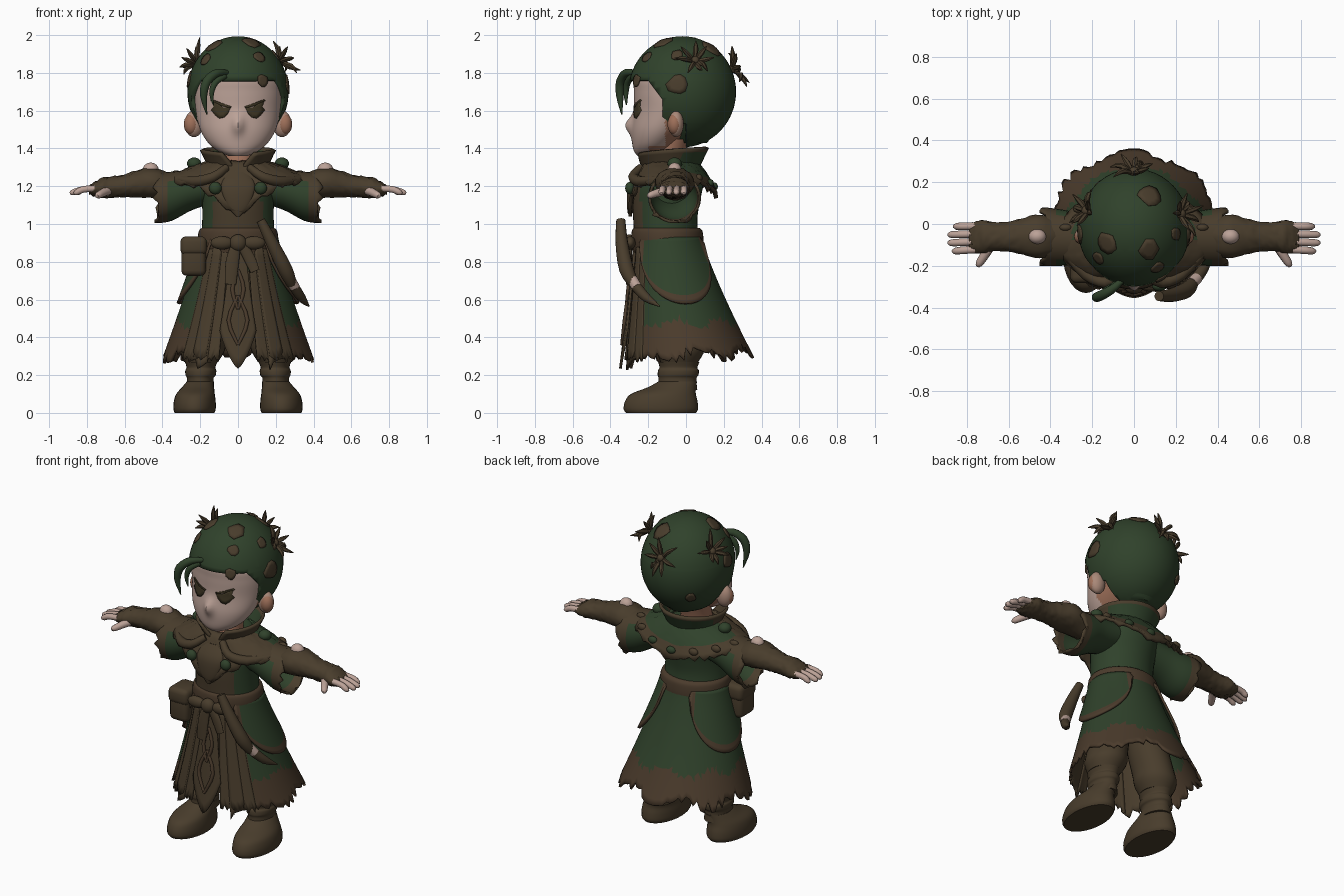
import bpy, bmesh, math, random
from mathutils import Vector as V
from mathutils.bvhtree import BVHTree

if "Cube" in bpy.data.objects:
    bpy.data.objects.remove(bpy.data.objects["Cube"])
random.seed(4)
rnd = random.uniform
PI = math.pi

def mat(name, c):
    m = bpy.data.materials.new(name)
    m.diffuse_color = (*c, 1)
    m.use_nodes = True
    m.node_tree.nodes["Principled BSDF"].inputs["Base Color"].default_value = m.diffuse_color
    return m
GREEN = mat("moss_green", (0.029, 0.054, 0.024))
BROWN = mat("dark_brown", (0.066, 0.046, 0.025))
TRIM = mat("red_brown_trim", (0.070, 0.044, 0.025))
SKIN = mat("skin", (0.50, 0.36, 0.31))
EARSKIN = mat("ear_skin", (0.40, 0.25, 0.19))
WARM = mat("warm_skin", (0.34, 0.16, 0.10))
EYE = mat("eye_brown", (0.05, 0.038, 0.018))

def finish(name, bm, mats, thick=0, mirror=False, angle=45):
    bmesh.ops.recalc_face_normals(bm, faces=bm.faces)
    me = bpy.data.meshes.new(name)
    bm.to_mesh(me)
    bm.free()
    for m in mats:
        me.materials.append(m)
    me.shade_smooth()
    me.set_sharp_from_angle(angle=math.radians(angle))
    ob = bpy.data.objects.new(name, me)
    bpy.context.collection.objects.link(ob)
    if thick:
        s = ob.modifiers.new("thickness", 'SOLIDIFY')
        s.thickness, s.offset = thick, -1
    if mirror:
        ob.modifiers.new("mirror", 'MIRROR').use_clip = False
    return ob

def grid(name, nu, nv, fn, mats, rule=None, closed=False, caps=False, **kw):
    """Surface from fn(u, v); rule(u, v, centre) picks the colour."""
    bm = bmesh.new()
    cols = nu if closed else nu + 1
    vs = [[bm.verts.new(fn(i / nu, j / nv)) for i in range(cols)] for j in range(nv + 1)]
    for j in range(nv):
        for i in range(nu):
            k = (i + 1) % cols
            f = bm.faces.new((vs[j][i], vs[j][k], vs[j + 1][k], vs[j + 1][i]))
            if rule:
                f.material_index = rule((i + .5) / nu, (j + .5) / nv, f.calc_center_median())
    if caps:
        bm.faces.new(vs[0][::-1])
        bm.faces.new(vs[-1])
    return finish(name, bm, mats, **kw)

def spline(keys, t):
    """Catmull-Rom through tuples."""
    n = len(keys) - 1
    i = min(int(t * n), n - 1)
    f = t * n - i
    a, b, c, d = [V(keys[max(0, min(n, i + k))]) for k in (-1, 0, 1, 2)]
    return b + (c - a) * (f / 2) + (a * 2 - b * 5 + c * 4 - d) * (f * f / 2) + (b * 3 - a - c * 3 + d) * (f ** 3 / 2)

def loft(name, keys, mats, axis=None, n=28, steps=4, rag=0, rule=None, caps=True, bump=None, **kw):
    """Elliptic rings (x, y, z, r1, r2); axis fixes the ring plane, else it follows the path."""
    nv = (len(keys) - 1) * steps
    def fn(u, v):
        k = spline(keys, v)
        c = V(k[:3])
        t = axis and V(axis) or (V(spline(keys, min(1, v + .02))[:3]) - V(spline(keys, max(0, v - .02))[:3])).normalized()
        ref = V((0, 1, 0)) if abs(t.y) < .8 else V((1, 0, 0))
        a = (ref - t * ref.dot(t)).normalized()
        b = t.cross(a)
        p = c + a * (max(k[3], .001) * math.cos(2 * PI * u)) + b * (max(k[4], .001) * math.sin(2 * PI * u))
        p = bump(p) if bump else p
        return p + t * rnd(-rag, rag) if v > .99 else p
    return grid(name, n, nv, fn, mats, rule, closed=True, caps=caps, **kw)

def tube(name, pts, radii, m, **kw):
    return loft(name, [(*p, r, r) for p, r in zip(pts, radii)], [m], n=kw.pop("n", 10), steps=3, **kw)

def ball(name, c, r, m, **kw):
    bm = bmesh.new()
    bmesh.ops.create_uvsphere(bm, u_segments=20, v_segments=12, radius=1)
    for v in bm.verts:
        v.co = V(c) + V([v.co[i] * r[i] for i in range(3)])
    return finish(name, bm, [m], **kw)

def body(name, keys, mats, n=40, **kw):
    """Upright loft from (z, half width, front y, back y)."""
    return loft(name, [(0, (f + b) / 2, z, (b - f) / 2, w) for z, w, f, b in keys], mats, axis=(0, 0, 1), n=n, **kw)

def bvh(ob):
    return BVHTree.FromPolygons([v.co for v in ob.data.vertices], [p.vertices[:] for p in ob.data.polygons])

def decal(name, tree, o, n, outline, m, lift=.006, **kw):
    """Thin plate laid on a surface, seen along n from point o."""
    o, n = V(o), V(n).normalized()
    u = V((0, 0, 1)).cross(n).normalized()
    w = n.cross(u)
    bm = bmesh.new()
    def put(a, b):
        hit = tree.ray_cast(o + n * .5 + u * a + w * b, -n)[0]
        return bm.verts.new((hit or o + u * a + w * b) + n * lift)
    mid = put(0, 0)
    half, full = [[put(a * s, b * s) for a, b in outline] for s in (.55, 1)]
    for i in range(len(outline)):
        k = (i + 1) % len(outline)
        bm.faces.new((mid, half[i], half[k]))
        bm.faces.new((half[i], full[i], full[k], half[k]))
    return finish(name, bm, [m], thick=.008, **kw)

# head with a small raised nose
def nose(p):
    if p.y < -.1:
        p.y -= .036 * math.exp(-(p.x / .03) ** 2 - ((p.z - 1.525) / .045) ** 2)
    return p
head = body("head", [(1.36, .05, -.255, -.15), (1.385, .105, -.275, -.1), (1.43, .158, -.285, -.05), (1.5, .2, -.288, .02),
    (1.6, .226, -.276, .1), (1.7, .232, -.276, .1), (1.78, .22, -.27, .1), (1.86, .15, -.19, .08)], [SKIN, WARM], n=88, steps=6,
    bump=nose, rule=lambda u, v, c: int(c.y > -.11 or (c.z < 1.41 and c.y > -.2)))
ball("ear", (.233, -.052, 1.53), (.05, .04, .07), EARSKIN, mirror=True)
ball("ear_hollow", (.247, -.06, 1.528), (.04, .038, .055), WARM, mirror=True)
loft("neck", [(0, -.11, 1.26, .1, .11), (0, -.105, 1.34, .095, .09), (0, -.07, 1.45, .09, .1)], [WARM], axis=(0, 0, 1))
ht = bvh(head)
decal("eye", ht, (.088, -.3, 1.605), (0, -1, 0), [(-.048, .015), (-.035, -.018), (-.015, -.04), (.012, -.046), (.032, -.03),
    (.055, -.002), (.042, .015), (.05, .045), (.02, .032), (-.01, .012)], EYE, mirror=True)
decal("brow", ht, (.09, -.3, 1.64), (0, -1, 0), [(-.055, -.018), (-.05, -.028), (0, -.014), (.055, .012), (.05, .02), (0, .002)], EYE, mirror=True)

# hair shell with the face opening cut out
HC, HR = V((0, -.02, 1.70)), (.268, .285, .294)
bm = bmesh.new()
bmesh.ops.create_uvsphere(bm, u_segments=48, v_segments=32, radius=1)
for v in bm.verts:
    v.co = HC + V([v.co[i] * HR[i] for i in range(3)])
for co, no in [((0, 0, 1.76), (0, 0, 1)), ((0, -.125, 1.7), (0, 1, 0)), ((0, -.2, 1.76), (0, .8, .6)), ((0, 0, 1.53), (0, 0, 1)), ((0, 0, 1.5), (0, 1, 0))]:
    bmesh.ops.bisect_plane(bm, geom=bm.verts[:] + bm.edges[:] + bm.faces[:], plane_co=co, plane_no=no)
def bare(c):
    return (c.z < 1.76 and c.y < -.125 and .8 * c.y + .6 * c.z < .896) or (c.z < 1.53 and c.y < 0)
full = bm.copy()
hair_tree = BVHTree.FromBMesh(full)
full.free()
bmesh.ops.delete(bm, geom=[f for f in bm.faces if bare(f.calc_center_median())], context='FACES')
finish("hair", bm, [GREEN], thick=.035)
body("hair_underside", [(1.43, .08, -.04, .11), (1.5, .17, -.06, .17), (1.6, .2, -.1, .2)], [GREEN])
tube("forelock", [(-.05, -.265, 1.8), (-.11, -.315, 1.8), (-.165, -.345, 1.755), (-.182, -.35, 1.68), (-.165, -.34, 1.58)], [.012, .022, .025, .02, .003], GREEN)
tube("small_lock", [(-.07, -.28, 1.785), (-.12, -.31, 1.75), (-.14, -.318, 1.69), (-.13, -.315, 1.63)], [.018, .018, .013, .003], GREEN)

# leaf patches and twig clusters on the hair
def surf(d):
    d = V(d).normalized()
    return hair_tree.ray_cast(HC + d, -d)[0], d
for d, r in [((.25, .55, .8), .058), ((-.45, -.25, .85), .053), ((.25, -.35, .9), .053), ((-.6, -.5, .6), .035), ((.42, -.7, .68), .035),
             ((1, -.1, .15), .055), ((-1, -.1, .25), .045), ((.47, -.87, .22), .033), ((.75, -.1, .72), .035), ((-.6, .75, -.4), .03)]:
    p, d = surf(d)
    decal("hair_leaf_patch", hair_tree, p, d, [(r * rnd(.8, 1.15) * math.cos(a * PI / 5), r * rnd(.8, 1.15) * math.sin(a * PI / 5)) for a in range(10)], BROWN)
for d in [(.82, .25, .6), (-.82, .3, .55), (0, .93, .42)]:
    p, d = surf(d)
    ball("twig_core", p + d * .01, (.024, .024, .024), BROWN)
    u = V((0, 0, 1)).cross(d).normalized()
    w = d.cross(u)
    for k in range(8):
        a = k * 2 * PI / 8 + rnd(-.25, .25)
        s = u * math.cos(a) + w * math.sin(a)
        L = rnd(.08, .13)
        tube("twig", [p, p + s * L * .55 + d * .035, p + s * L + d * rnd(.01, .075)], [.007, .014, .002], BROWN, n=6)

# torso and belt
body("torso", [(.86, .2, -.27, .08), (1.0, .19, -.278, .06), (1.1, .19, -.283, .07), (1.2, .2, -.275, .09), (1.28, .18, -.25, .09), (1.33, .11, -.19, .05)],
     [GREEN, BROWN], steps=5, rule=lambda u, v, c: int(abs(c.x) < .125 and c.y < -.1))
body("belt", [(.85, .205, -.278, .088), (.89, .213, -.287, .093), (.93, .213, -.29, .092), (.965, .206, -.286, .086), (.98, .19, -.275, .07)], [TRIM])

# skirt panels share one flaring cone
def cone(a, z, off=0):
    f = max(0, (.95 - z) / .65) ** 1.2
    w, fr, bk = .197 + .2 * f + off, -.272 - .07 * f - off, .078 + .28 * f + off
    return V((w * math.sin(a), (fr + bk) / 2 - (bk - fr) / 2 * math.cos(a), z))
def panel(name, a0, a1, top, bottom, m, off=0, flare=0, nu=16, nv=12, rule=None, wide=0, **kw):
    """Piece of the cone between two angles (degrees); wide pinches the top."""
    hems = [bottom(i / nu) for i in range(nu + 1)]
    def fn(u, v):
        mid = (a0 + a1) / 2
        a = mid + (a0 + (a1 - a0) * u - mid) * (1 - wide * (1 - v))
        return cone(math.radians(a), top + (hems[round(u * nu)] - top) * v, off + flare * v)
    return grid(name, nu, nv, fn, m, rule, thick=.014, **kw)
def hem(u):
    a = abs(2 * u - 1)
    return .325 - .05 * a ** 3 + rnd(-.032, .03) - .02 * math.cos(u * 12 * PI)
panel("coat_skirt", 24, 336, .95, hem, [GREEN, TRIM, BROWN], nu=90, nv=20,
      rule=lambda u, v, c: 2 if abs(2 * u - 1) > .84 else int(c.z < .48 + .02 * math.sin(u * 40)))
panel("hip_flap", 42, 155, .93, lambda u: .9 - .32 * max(0, 1 - (2 * u - 1) ** 2) ** .6, [GREEN, TRIM], off=.012, flare=.015, nu=32, nv=16,
      rule=lambda u, v, c: int(v > .9 or u < .06 or u > .94), mirror=True)
panel("front_panel", -16, 16, .9, lambda u: .235 + .2 * abs(2 * u - 1) ** 1.3, [BROWN], off=.004, wide=.35)
for a0, a1, z, o in [(15, 27, .27, -.006), (25, 37, .3, .006), (36, 47, .27, .002)]:
    panel("front_strip", a0, a1, .88, lambda u: z + rnd(-.02, .04), [BROWN], off=o, nu=6, mirror=True)
for z0, z1, w in [(.36, .62, .05), (.55, .76, .03)]:
    tube("panel_diamond", [cone(0, z1, .006), cone(0, (z0 + z1) / 2, .006) + V((w, 0, 0)), cone(0, z0, .006)], [.008, .011, .008], TRIM, mirror=True)

# knot, ties, pouch and sheath
ball("belt_knot", (0, -.3, .9), (.045, .035, .045), BROWN)
ball("knot_loop", (.085, -.295, .9), (.06, .028, .035), BROWN, mirror=True)
loft("tie_tail", [(-.01, -.3, .89, .015, .025), (-.03, -.305, .8, .014, .035), (-.04, -.31, .68, .008, .03)], [BROWN])
loft("tie_tail_short", [(.02, -.3, .89, .015, .025), (.06, -.3, .82, .014, .03), (.09, -.305, .75, .008, .025)], [BROWN])
def box(name, c, s, m):
    bm = bmesh.new()
    bmesh.ops.create_cube(bm, size=1)
    for v in bm.verts:
        v.co = V(c) + V([v.co[i] * s[i] for i in range(3)])
    bmesh.ops.bevel(bm, geom=bm.edges[:], offset=.03, segments=3, affect='EDGES', profile=.5)
    return finish(name, bm, [m])
box("pouch", (-.235, -.2, .82), (.13, .15, .19), BROWN)
box("pouch_lid", (-.235, -.2, .885), (.14, .165, .1), BROWN)
tube("sheath", [(.12, -.345, 1.02), (.18, -.34, .9), (.25, -.315, .76), (.285, -.275, .68)], [.024, .033, .039, .027], BROWN, n=14)
tube("sheath_band", [(.275, -.285, .705), (.3, -.26, .665)], [.03, .028], SKIN, n=14)
tube("sheath_tip", [(.295, -.265, .67), (.335, -.21, .61), (.375, -.14, .565)], [.028, .024, .004], BROWN, n=14)

# shoulder mantle and collar
def mantle(u, v, jag=0):
    a = 2 * PI * u
    s = min(u, 1 - u) * 360
    w, fr, bk = .14 + .235 * v, -.2 - .11 * v ** .7, .05 + .12 * v
    out = 1.19 - .13 * max(0, 1 - s / 35) + .055 * math.sin(math.radians(s)) ** 2 - .03 * max(0, (s - 120) / 60)
    z = 1.335 + (out - 1.335) * v ** 1.4 + jag
    return V((w * math.sin(a), (fr + bk) / 2 - (bk - fr) / 2 * math.cos(a), z))
grid("mantle", 72, 10, lambda u, v: mantle(u, v, rnd(-.025, .015) if v > .95 else rnd(-.004, .004)), [BROWN, GREEN],
     lambda u, v, c: int(.25 < u < .75 and v < .7), closed=True, thick=.02)
for i in range(7):
    ball("mantle_rim_stud", mantle(.29 + .07 * i, .84), (.03, .018, .022), GREEN if i in (2, 3) else BROWN)
ball("chest_stud", (.12, -.297, 1.19), (.033, .025, .033), GREEN, mirror=True)
ball("shoulder_stud", (.232, -.06, 1.32), (.038, .038, .032), GREEN, mirror=True)
tube("mantle_fold", [(.06, -.24, 1.3), (.13, -.28, 1.25), (.23, -.24, 1.225), (.33, -.14, 1.24)], [.02, .026, .028, .015], BROWN, mirror=True)
loft("chest_bib", [(0, -.295, 1.04, .008, .01), (0, -.295, 1.1, .018, .06), (0, -.28, 1.2, .025, .09), (0, -.235, 1.275, .02, .06)], [BROWN], axis=(0, 0, 1))
def collar(u, v):
    a0 = 6 + 20 * v
    a = math.radians(a0 + (360 - 2 * a0) * u)
    w, fr, bk = .135 + .05 * v, -.215 - .045 * v, .05 + .055 * v
    return V((w * math.sin(a), (fr + bk) / 2 - (bk - fr) / 2 * math.cos(a), 1.295 + (.085 + .03 * math.sin(PI * u)) * v))
grid("collar", 40, 6, collar, [BROWN, GREEN], lambda u, v, c: int(.28 < u < .72 and v < .8), thick=.018)

# arms
loft("sleeve", [(.1, -.07, 1.21, .11, .09), (.24, -.07, 1.182, .12, .107), (.35, -.065, 1.147, .135, .13), (.43, -.06, 1.138, .14, .134)],
     [GREEN, BROWN], axis=(1, 0, 0), rag=.022, caps=False, thick=.015, mirror=True, rule=lambda u, v, c: int(c.x > .375 or (c.x > .28 and c.z > 1.22)))
loft("bracer", [(.34, -.06, 1.19, .075, .065), (.45, -.06, 1.218, .105, .08), (.54, -.06, 1.212, .085, .07), (.6, -.06, 1.202, .072, .06),
     (.67, -.06, 1.195, .068, .056), (.72, -.06, 1.19, .078, .053), (.765, -.065, 1.183, .074, .036), (.79, -.065, 1.18, .066, .02)], [BROWN], axis=(1, 0, 0), mirror=True,
     bump=lambda p: p + V((0, rnd(-.003, .003), rnd(-.004, .004))))
ball("elbow_patch", (.462, -.06, 1.287), (.042, .036, .038), SKIN, mirror=True)
for k in range(4):
    y, e = -.122 + .037 * k, (.87, .89, .89, .865)[k]
    tube("finger", [(.76, y, 1.188), (.82, y * 1.03, 1.183), (e - .015, y * 1.06, 1.167), (e, y * 1.06, 1.162)], [.018, .018, .016, .006], SKIN, mirror=True)
tube("thumb", [(.69, -.11, 1.175), (.715, -.15, 1.165), (.74, -.19, 1.152), (.745, -.205, 1.148)], [.024, .022, .018, .007], SKIN, mirror=True)

# legs and boots
loft("trouser_leg", [(.12, -.06, .75, .12, .1), (.145, -.05, .55, .125, .115), (.175, -.035, .4, .13, .115), (.188, -.03, .33, .128, .118), (.195, -.035, .27, .1, .09)],
     [BROWN], axis=(0, 0, 1), mirror=True)
loft("boot_shaft", [(.2, -.045, .12, .105, .075), (.2, -.045, .18, .1, .07), (.198, -.042, .2, .108, .08), (.197, -.04, .225, .108, .082),
     (.196, -.04, .24, .1, .076), (.195, -.038, .27, .11, .086)], [BROWN], axis=(0, 0, 1), mirror=True)
loft("boot_foot", [(.23, -.133, 0, .185, .105), (.23, -.133, .02, .197, .112), (.229, -.131, .06, .192, .111), (.225, -.12, .1, .172, .102),
     (.212, -.075, .135, .128, .085), (.2, -.045, .165, .103, .072)], [BROWN], axis=(0, 0, 1), mirror=True)
